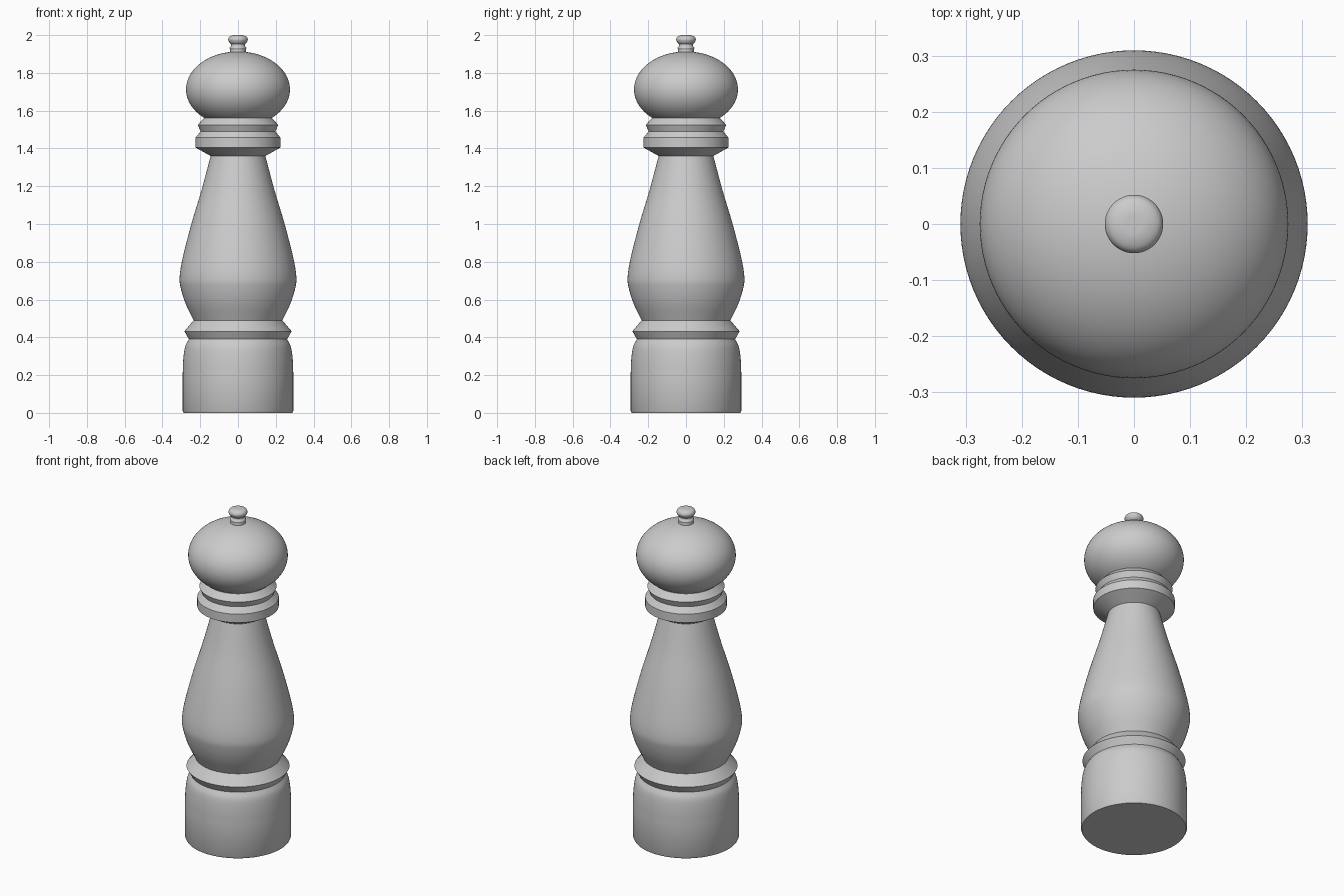
import bpy, bmesh, math
from mathutils import Vector

if "Cube" in bpy.data.objects:
    bpy.data.objects.remove(bpy.data.objects["Cube"])

SIDES = 96


def smooth(points, steps=6):
    """Catmull-Rom curve through (radius, z) points."""
    p = [Vector(q) for q in points]
    p = [2 * p[0] - p[1]] + p + [2 * p[-1] - p[-2]]
    out = []
    for a, b, c, d in zip(p, p[1:], p[2:], p[3:]):
        for i in range(steps):
            t = i / steps
            out.append(0.5 * (2 * b + (c - a) * t + (2 * a - 5 * b + 4 * c - d) * t**2
                              + (3 * b - a - 3 * c + d) * t**3))
    return out + [p[-2]]


def lathe(name, profile):
    """Spin a bottom-to-top (radius, z) profile about the z axis."""
    bm = bmesh.new()
    verts = [bm.verts.new((r, 0, z)) for r, z in profile]
    edges = [bm.edges.new(e) for e in zip(verts, verts[1:])]
    bmesh.ops.spin(bm, geom=verts + edges, cent=(0, 0, 0), axis=(0, 0, 1),
                   angle=math.tau, steps=SIDES)
    bmesh.ops.remove_doubles(bm, verts=bm.verts, dist=1e-5)
    bmesh.ops.recalc_face_normals(bm, faces=bm.faces)
    # make normals of open bands point outward
    f = max(bm.faces, key=lambda f: math.hypot(*f.calc_center_median().xy))
    c = f.calc_center_median()
    if f.normal.x * c.x + f.normal.y * c.y < 0:
        bmesh.ops.reverse_faces(bm, faces=bm.faces)
    mesh = bpy.data.meshes.new(name)
    bm.to_mesh(mesh)
    bm.free()
    obj = bpy.data.objects.new(name, mesh)
    bpy.context.collection.objects.link(obj)
    bpy.ops.object.select_all(action='DESELECT')
    obj.select_set(True)
    bpy.context.view_layer.objects.active = obj
    bpy.ops.object.shade_smooth_by_angle(angle=math.radians(30))


# Base drum
lathe("base", [(0, 0), (0.288, 0), (0.293, 0.01)]
      + smooth([(0.293, 0.2), (0.290, 0.28), (0.280, 0.35), (0.260, 0.39)]))

# Ring between base and body
lathe("lower_ring", [(0.260, 0.39), (0.284, 0.432), (0.235, 0.49)])

# Tapered, bulging body
lathe("body", smooth([(0.235, 0.49), (0.278, 0.58), (0.303, 0.66), (0.309, 0.72),
                      (0.293, 0.82), (0.247, 1.0), (0.193, 1.18), (0.145, 1.36)]))

# Double collar at the neck
lathe("collar", [(0.145, 1.36), (0.225, 1.405), (0.225, 1.457), (0.198, 1.49)])
lathe("upper_ring", [(0.198, 1.49), (0.213, 1.525), (0.180, 1.56)])

# Rounded head: flattened ball cut off at the collar
cz, rx, rz = 1.713, 0.275, 0.2
start, stop = -math.asin((cz - 1.56) / rz), math.acos(0.042 / rx)
head = [(rx * math.cos(a), cz + rz * math.sin(a))
        for a in (start + (stop - start) * i / 32 for i in range(33))]
lathe("head", [(0.180, 1.56)] + head)

# Finial nut with a small bead below the knob
lathe("finial", [head[-1]] + smooth([(0.041, 1.925), (0.044, 1.933), (0.037, 1.943), (0.036, 1.952)], 4)
      + smooth([(0.046, 1.96), (0.052, 1.976), (0.045, 1.991), (0.025, 1.999), (0, 2.0)], 5))
